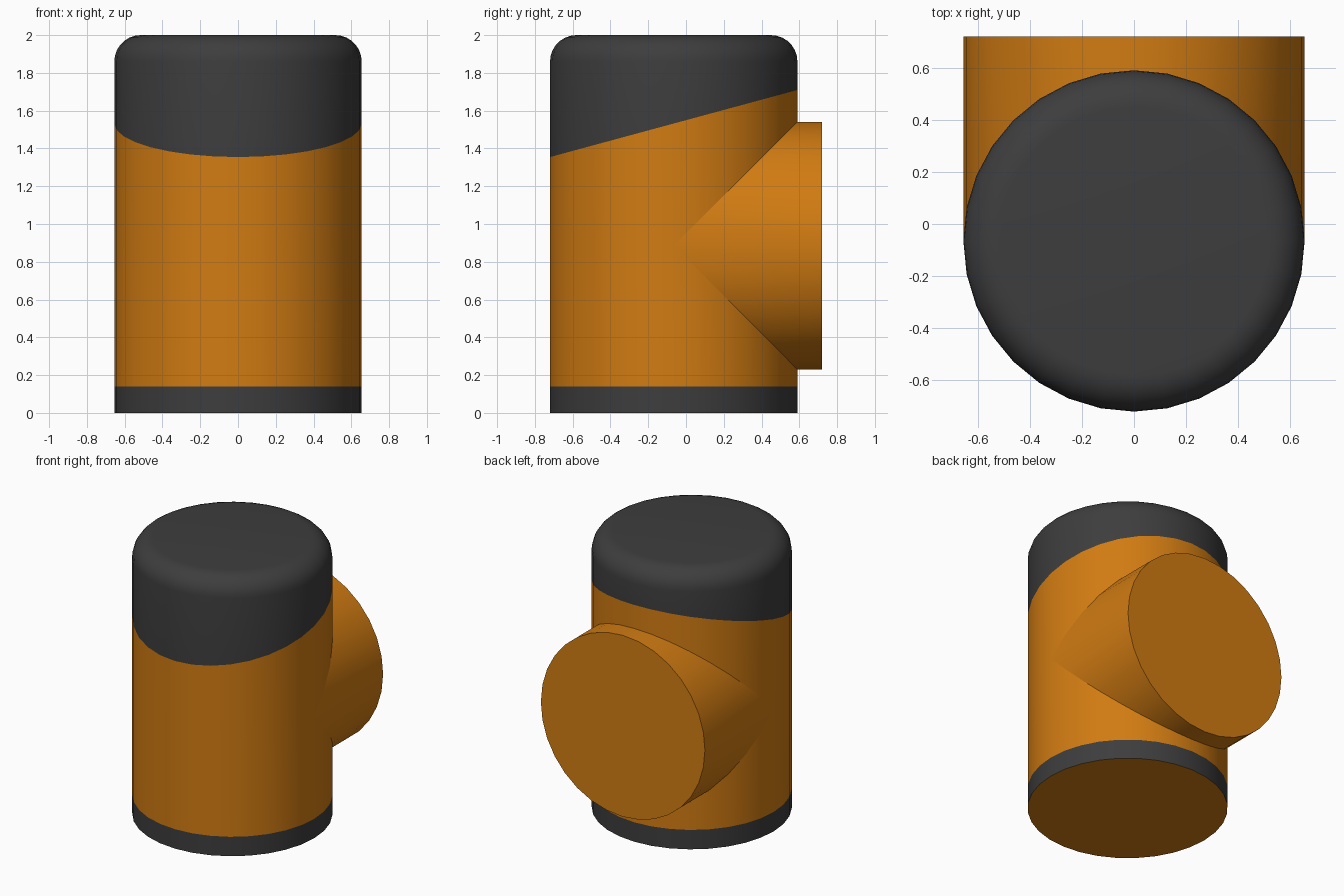
import bpy, bmesh, math

if "Cube" in bpy.data.objects:
    bpy.data.objects.remove(bpy.data.objects["Cube"])

SIDES = 32
RADIUS = 0.655
BODY_Y = -0.065      # axis of the upright cylinder
BRANCH_Z = 0.885     # axis of the side branch
BACK_Y = 0.72
BAND_Z = 0.14
ROUND = 0.14


def material(name, colour):
    mat = bpy.data.materials.new(name)
    mat.use_nodes = True
    mat.diffuse_color = colour
    mat.node_tree.nodes["Principled BSDF"].inputs["Base Color"].default_value = colour
    return mat


orange = material("orange", (0.64, 0.2, 0.006, 1))
charcoal = material("charcoal", (0.047, 0.047, 0.047, 1))


def loft(name, rings, mats, cap_start=False, cap_end=False):
    """Join rings of points into a smooth tube, optionally closing its ends."""
    bm = bmesh.new()
    loops = [[bm.verts.new(p) for p in ring] for ring in rings]
    for low, high in zip(loops, loops[1:]):
        for i in range(SIDES):
            j = (i + 1) % SIDES
            bm.faces.new((low[i], low[j], high[j], high[i]))
    if cap_start:
        face = bm.faces.new(loops[0][::-1])
        face.material_index = len(mats) - 1
    if cap_end:
        bm.faces.new(loops[-1])
    mesh = bpy.data.meshes.new(name)
    bm.to_mesh(mesh)
    bm.free()
    for mat in mats:
        mesh.materials.append(mat)
    obj = bpy.data.objects.new(name, mesh)
    bpy.context.collection.objects.link(obj)
    bpy.ops.object.select_all(action="DESELECT")
    obj.select_set(True)
    bpy.context.view_layer.objects.active = obj
    bpy.ops.object.shade_smooth_by_angle(angle=math.radians(30))
    return obj


angles = [2 * math.pi * i / SIDES for i in range(SIDES)]


def level(z, radius=RADIUS, slope=0.0):
    """Upright ring at height z, tilted towards the back by slope."""
    return [(radius * math.cos(a), BODY_Y + radius * math.sin(a),
             z + slope * radius * math.sin(a)) for a in angles]


# Body parts: dark foot with an orange underside, orange wall, dark rounded cap
slanted = level(1.532, slope=0.271)
loft("base_band", [level(0), level(BAND_Z)], [charcoal, orange], cap_start=True)
loft("body", [level(BAND_Z), slanted], [orange])

steps = 7
arc = [math.pi / 2 * i / steps for i in range(steps + 1)]
rounded = [level(2 - ROUND + ROUND * math.sin(t), RADIUS - ROUND + ROUND * math.cos(t))
           for t in arc]
loft("top_cap", [slanted] + rounded, [charcoal], cap_end=True)


# Side branch, mitred against the body wall
def branch_ring(y_at):
    return [(RADIUS * math.cos(a), y_at(a), BRANCH_Z - RADIUS * math.sin(a)) for a in angles]


loft("back_branch",
     [branch_ring(lambda a: BODY_Y + RADIUS * abs(math.sin(a))),
      branch_ring(lambda a: BACK_Y)],
     [orange], cap_end=True)
